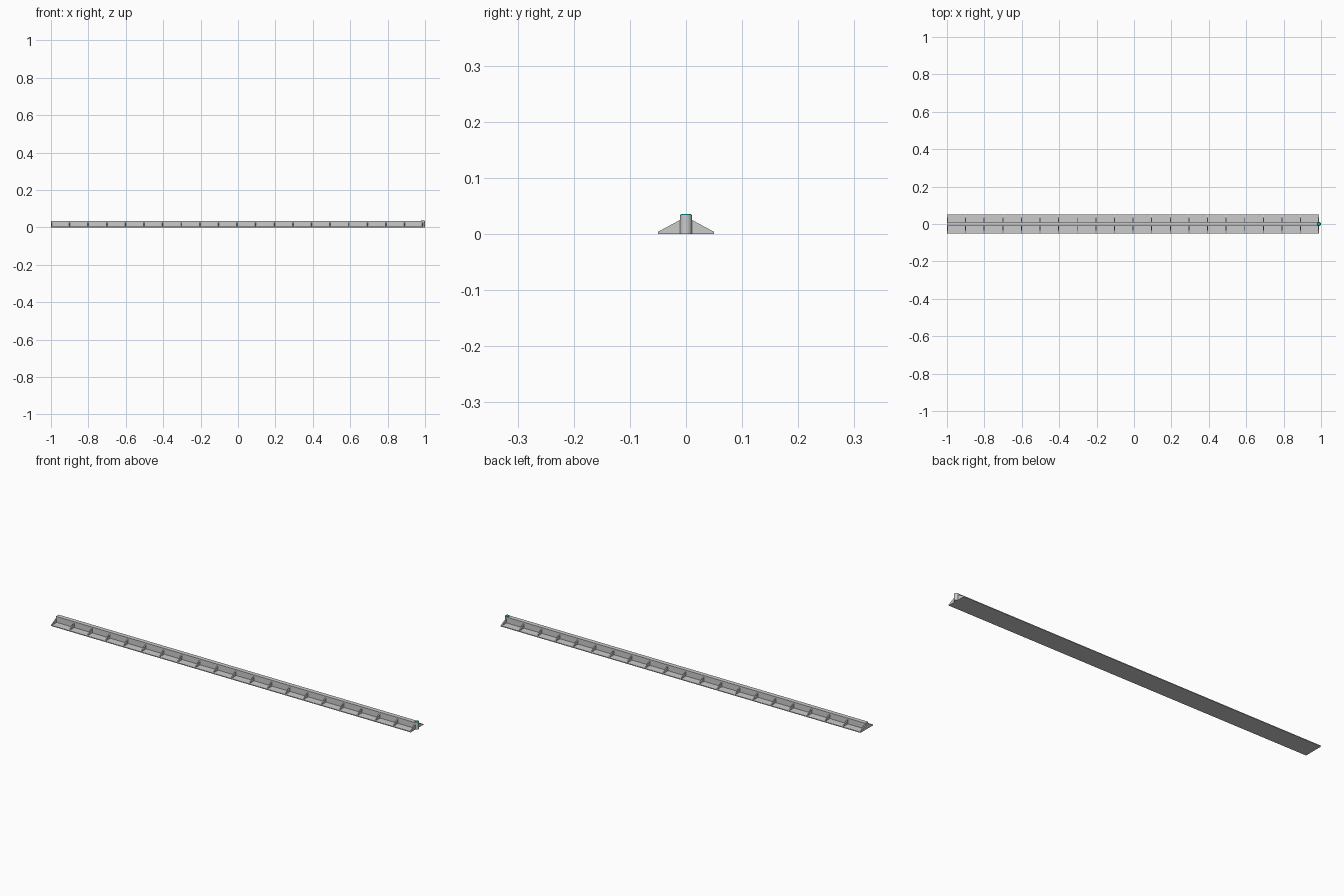
import bpy, bmesh
from mathutils import Matrix

if "Cube" in bpy.data.objects:
    bpy.data.objects.remove(bpy.data.objects["Cube"])

X0, X1 = -1.0, 0.99      # rail ends, the end post reaches x = 1


def extrude_x(name, profile, spans):
    """Extrude a (y, z) profile along x for each (start, end) span."""
    bm = bmesh.new()
    for a, b in spans:
        face = bm.faces.new([bm.verts.new((a, y, z)) for y, z in profile])
        out = bmesh.ops.extrude_face_region(bm, geom=[face])
        moved = [v for v in out["geom"] if isinstance(v, bmesh.types.BMVert)]
        bmesh.ops.translate(bm, verts=moved, vec=(b - a, 0, 0))
    bmesh.ops.recalc_face_normals(bm, faces=bm.faces)
    return finish(name, bm)


def finish(name, bm):
    mesh = bpy.data.meshes.new(name)
    bm.to_mesh(mesh)
    bm.free()
    obj = bpy.data.objects.new(name, mesh)
    bpy.context.collection.objects.link(obj)
    return obj


def cylinder(name, r, x, z0, z1, r_top=None):
    bm = bmesh.new()
    bmesh.ops.create_cone(bm, cap_ends=True, segments=32, radius1=r,
                          radius2=r if r_top is None else r_top, depth=z1 - z0,
                          matrix=Matrix.Translation((x, 0, (z0 + z1) / 2)))
    obj = finish(name, bm)
    bpy.context.view_layer.objects.active = obj
    obj.select_set(True)
    bpy.ops.object.shade_smooth_by_angle()
    obj.select_set(False)
    return obj


# Flat base strip and central upright wall as one inverted T
half = [(0.05, 0.0), (0.05, 0.004), (0.011, 0.004), (0.011, 0.033)]
extrude_x("rail", half + [(-y, z) for y, z in reversed(half)], [(X0, X1)])

# Triangular gussets along both sides
t = 0.005
step = (X1 - X0) / 20
spans = [(X0, X0 + t)] + [(X0 + i * step - t / 2, X0 + i * step + t / 2)
                          for i in range(1, 20)] + [(X1 - t, X1)]
gusset = extrude_x("gussets", [(0.05, 0.004), (0.011, 0.025), (0.011, 0.004)], spans)
gusset.modifiers.new("mirror", 'MIRROR').use_axis = (False, True, False)

# Round post at the right end with a coloured cap
cylinder("end_post", 0.011, 0.989, 0.0, 0.034)
cap = cylinder("post_cap", 0.010, 0.989, 0.034, 0.036, 0.009)
teal = bpy.data.materials.new("teal")
teal.diffuse_color = (0.0, 0.45, 0.38, 1)
teal.use_nodes = True
teal.node_tree.nodes["Principled BSDF"].inputs["Base Color"].default_value = teal.diffuse_color
cap.data.materials.append(teal)
